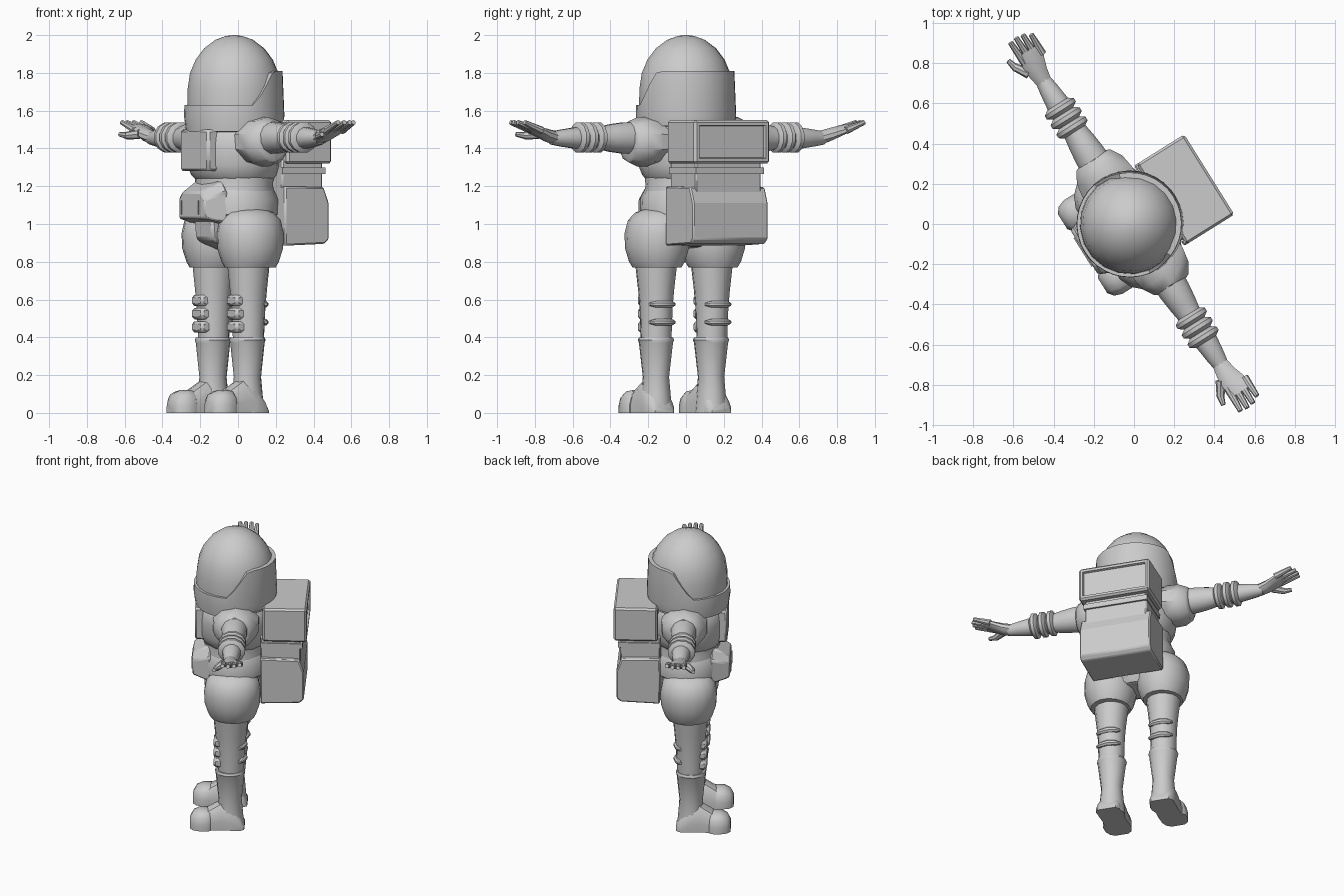
import bpy, bmesh, math
from mathutils import Matrix, Vector

cube = bpy.data.objects.get("Cube")
if cube:
    bpy.data.objects.remove(cube, do_unlink=True)

suit = bpy.data.materials.new("suit grey")
suit.use_nodes = True
suit.diffuse_color = (0.6, 0.6, 0.6, 1)
suit.node_tree.nodes["Principled BSDF"].inputs["Base Color"].default_value = (0.6, 0.6, 0.6, 1)

# The figure is built facing -y, then turned as a whole
TURN = Matrix.Translation((-0.02, 0, 0)) @ Matrix.Rotation(math.radians(-58), 4, "Z")


def finish(name, bm, mirror=False, angle=38, bevel=0):
    bmesh.ops.recalc_face_normals(bm, faces=bm.faces[:])
    mesh = bpy.data.meshes.new(name)
    bm.to_mesh(mesh)
    bm.free()
    mesh.materials.append(suit)
    ob = bpy.data.objects.new(name, mesh)
    bpy.context.collection.objects.link(ob)
    ob.matrix_world = TURN
    if bevel:
        mod = ob.modifiers.new("bevel", "BEVEL")
        mod.width, mod.segments = bevel, 1
    if mirror:
        ob.modifiers.new("mirror", "MIRROR")
    bpy.ops.object.select_all(action="DESELECT")
    ob.select_set(True)
    bpy.context.view_layer.objects.active = ob
    bpy.ops.object.shade_smooth_by_angle(angle=math.radians(angle))
    return ob


def bridge(bm, rings, caps=True):
    n = len(rings[0])
    for r, s in zip(rings, rings[1:]):
        for i in range(n):
            j = (i + 1) % n
            bm.faces.new((r[i], r[j], s[j], s[i]))
    if caps:
        bm.faces.new(rings[0])
        bm.faces.new(rings[-1])


def tube(name, axis, stations, ca=0, cb=0, seg=14, power=1, floor=False, **kw):
    """Loft of ovals: (position, radius a, radius b[, centre a, centre b])."""
    bm = bmesh.new()
    rings = []
    for st in stations:
        t, a, b = st[:3]
        oa, ob = st[3:] if len(st) > 3 else (ca, cb)
        ring = []
        for i in range(seg):
            f = math.tau * (i + 0.5) / seg
            c, s = math.cos(f), math.sin(f)
            u = oa + a * math.copysign(abs(c) ** power, c)
            v = ob + b * math.copysign(abs(s) ** power, s)
            if floor:
                v = max(v, 0)
            co = {"z": (u, v, t), "x": (t, u, v), "y": (u, t, v)}[axis]
            ring.append(bm.verts.new(co))
        rings.append(ring)
    bridge(bm, rings)
    return finish(name, bm, **kw)


def prism(name, profile, half, taper=1.0, x=0, **kw):
    """Closed (y, z) profile extruded sideways."""
    bm = bmesh.new()
    rings = [[bm.verts.new((x + s * half, y, z)) for y, z in profile] for s in (-1, 1)]
    bridge(bm, rings)
    return finish(name, bm, **kw)


def block(name, half, y0, y1, z0, z1, x=0, **kw):
    return prism(name, [(y0, z0), (y1, z0), (y1, z1), (y0, z1)], half, x=x, **kw)


def rod(name, p, q, r0, r1, **kw):
    bm = bmesh.new()
    p, q = Vector(p), Vector(q)
    rot = (q - p).to_track_quat("Z", "Y").to_matrix().to_4x4()
    bmesh.ops.create_cone(bm, cap_ends=True, segments=8, radius1=r0, radius2=r1,
                          depth=(q - p).length, matrix=Matrix.Translation((p + q) / 2) @ rot)
    return finish(name, bm, **kw)


# Helmet dome
dome = [(1.5, 0.24), (1.62, 0.25), (1.72, 0.247), (1.8, 0.235), (1.87, 0.205),
        (1.93, 0.16), (1.975, 0.1), (1.995, 0.045), (2.0, 0.01)]
tube("helmet_dome", "z", [(z, r, r) for z, r in dome], seg=20, angle=60)

# Helmet hood: low rim in front, high shell behind
bm = bmesh.new()
rows = [[] for _ in range(5)]
N = 36
for i in range(N):
    f = math.tau * i / N
    c, s = math.cos(f), math.sin(f)
    rise = min(max((s + 0.13) / 0.5, 0), 1)
    top = 1.63 + 0.18 * rise
    low = 1.49 + 0.03 * rise
    shape = [(0.2, low - 0.01), (0.255, low), (0.266, 1.57), (0.264 - 0.008 * rise, top), (0.225, top)]
    for row, (r, z) in zip(rows, shape):
        row.append(bm.verts.new((r * c, r * s, z)))
bridge(bm, rows, caps=False)
finish("helmet_hood", bm)

# Torso, vest and belt
tube("waist", "z", [(0.88, 0.1, 0.1), (0.97, 0.19, 0.16), (1.06, 0.23, 0.2), (1.15, 0.235, 0.21),
                    (1.2, 0.22, 0.2), (1.28, 0.225, 0.205)], seg=18)
tube("vest", "z", [(1.24, 0.22, 0.205), (1.26, 0.235, 0.225), (1.31, 0.255, 0.245),
                   (1.41, 0.26, 0.245), (1.48, 0.25, 0.238), (1.53, 0.2, 0.2)], seg=16)
tube("belt", "z", [(1.03, 0.22, 0.2), (1.05, 0.248, 0.222), (1.13, 0.25, 0.228),
                   (1.18, 0.225, 0.205)], seg=18)
block("chest_panel", 0.14, -0.252, -0.15, 1.28, 1.5, bevel=0.012)

# Belt pouch with sloping sides and a framed panel
bm = bmesh.new()
outline = [(-0.13, 1.03), (0.13, 1.03), (0.13, 1.13), (0.09, 1.17), (-0.09, 1.17), (-0.13, 1.13)]
back = [bm.verts.new((x * 1.35, -0.15, 1.1 + (z - 1.1) * 1.7 + 0.02)) for x, z in outline]
front = [bm.verts.new((x, -0.268, z)) for x, z in outline]
bridge(bm, [back, front])
finish("belt_pouch", bm, bevel=0.01, angle=25)
bm = bmesh.new()
frame = [bm.verts.new((x, -0.275, z)) for x, z in
         ((-0.09, 1.05), (0.08, 1.05), (0.08, 1.125), (-0.09, 1.125))]
face = bm.faces.new(frame)
bmesh.ops.inset_region(bm, faces=[face], thickness=0.014, depth=0, use_boundary=True)
bmesh.ops.translate(bm, verts=face.verts[:], vec=(0, 0.006, 0))
finish("pouch_panel", bm, angle=20)
prism("crotch_guard", [(-0.2, 1.04), (-0.19, 0.92), (-0.08, 0.86), (0.1, 0.88), (0.15, 1.04)],
      0.09, bevel=0.015)

# Puffed thighs, legs and knees
tube("thigh", "z", [(0.77, 0.125, 0.14), (0.8, 0.145, 0.155), (0.87, 0.165, 0.178), (0.95, 0.168, 0.182),
                    (1.02, 0.148, 0.168), (1.06, 0.11, 0.13), (1.08, 0.06, 0.08)],
     ca=0.175, cb=-0.01, seg=16, mirror=True, angle=50)
tube("leg", "z", [(0.36, 0.08, 0.082), (0.45, 0.083, 0.086), (0.56, 0.086, 0.092),
                  (0.65, 0.094, 0.1), (0.8, 0.112, 0.115)], ca=0.174, cb=-0.02, mirror=True)
for z in (0.455, 0.525, 0.595):
    block("knee_pad", 0.055, -0.128, -0.06, z - 0.03, z + 0.03, x=0.174, bevel=0.014, mirror=True)
for z in (0.48, 0.575):
    tube("knee_crease", "x", [(0.095, 0.01, 0.008, 0.04, z), (0.125, 0.02, 0.018, 0.055, z),
                              (0.174, 0.02, 0.02, 0.067, z), (0.223, 0.02, 0.018, 0.055, z),
                              (0.253, 0.01, 0.008, 0.04, z)], seg=8, mirror=True)

# Boots
tube("boot_shaft", "z", [(0, 0.085, 0.09), (0.1, 0.076, 0.082), (0.19, 0.068, 0.074), (0.37, 0.09, 0.092),
                         (0.385, 0.096, 0.097), (0.4, 0.09, 0.092)], ca=0.172, cb=-0.025, mirror=True)
tube("boot_foot", "y", [(0.068, 0.06, 0.03), (0.04, 0.08, 0.08), (-0.02, 0.078, 0.17), (-0.08, 0.076, 0.18),
                        (-0.17, 0.08, 0.12)], ca=0.178, power=0.7, floor=True, mirror=True)
tube("boot_toe", "y", [(-0.145, 0.075, 0.11), (-0.16, 0.088, 0.122), (-0.215, 0.088, 0.122),
                       (-0.255, 0.074, 0.105), (-0.278, 0.045, 0.065)],
     ca=0.188, power=0.65, floor=True, mirror=True, angle=45)

# Shoulders, sleeves and cuff rings
tube("shoulder", "x", [(0.16, 0.15, 0.12), (0.24, 0.152, 0.13), (0.31, 0.14, 0.132), (0.365, 0.105, 0.11),
                       (0.375, 0.085, 0.09)], ca=0.015, cb=1.435, seg=10, mirror=True)
tube("sleeve", "x", [(0.3, 0.085, 0.085), (0.4, 0.082, 0.085), (0.48, 0.072, 0.075), (0.54, 0.062, 0.062),
                     (0.7, 0.06, 0.058), (0.78, 0.05, 0.047), (0.85, 0.038, 0.035)],
     ca=0.012, cb=1.455, seg=12, mirror=True)
for x in (0.56, 0.615, 0.67):
    tube("cuff_ring", "x", [(x - 0.027, 0.062, 0.058), (x - 0.01, 0.088, 0.082), (x + 0.01, 0.088, 0.082),
                            (x + 0.027, 0.062, 0.058)], ca=0.01, cb=1.458, seg=12, mirror=True)

# Gloves
tube("palm", "x", [(0.82, 0.04, 0.037, 0.012, 1.455), (0.88, 0.052, 0.036, 0.012, 1.47),
                   (0.95, 0.066, 0.028, 0.022, 1.495), (1.0, 0.062, 0.018, 0.03, 1.513)],
     seg=10, mirror=True)
for i, tip in enumerate((1.08, 1.085, 1.08, 1.06)):
    y = -0.02 + 0.033 * i
    rod("finger", (0.95, y, 1.495), (tip, y * 1.1 - 0.004, 1.538), 0.021, 0.013, mirror=True)
rod("thumb", (0.9, -0.03, 1.475), (0.965, -0.072, 1.468), 0.026, 0.02, mirror=True)
rod("thumb_tip", (0.955, -0.07, 1.468), (1.01, -0.083, 1.475), 0.02, 0.012, mirror=True)

# Backpack
block("backpack_neck", 0.205, 0.17, 0.425, 1.16, 1.34, bevel=0.008)
block("backpack_ledge", 0.212, 0.17, 0.438, 1.265, 1.3)
prism("backpack_lower", [(0.17, 0.885), (0.42, 0.895), (0.447, 0.92), (0.447, 1.11), (0.415, 1.195), (0.17, 1.2)],
      0.235, bevel=0.008, angle=20)
bm = bmesh.new()
bmesh.ops.create_cube(bm, size=1, matrix=Matrix.Translation((0, 0.325, 1.435))
                      @ Matrix.Diagonal((0.47, 0.28, 0.23, 1)))
bmesh.ops.bevel(bm, geom=bm.edges[:], offset=0.012, segments=1, affect="EDGES")
rear = [max(bm.faces, key=lambda f: f.calc_center_median().y)]
bmesh.ops.inset_region(bm, faces=rear, thickness=0.022, depth=0)
bmesh.ops.inset_region(bm, faces=rear, thickness=0.006, depth=-0.015)
finish("backpack_upper", bm, angle=20)
